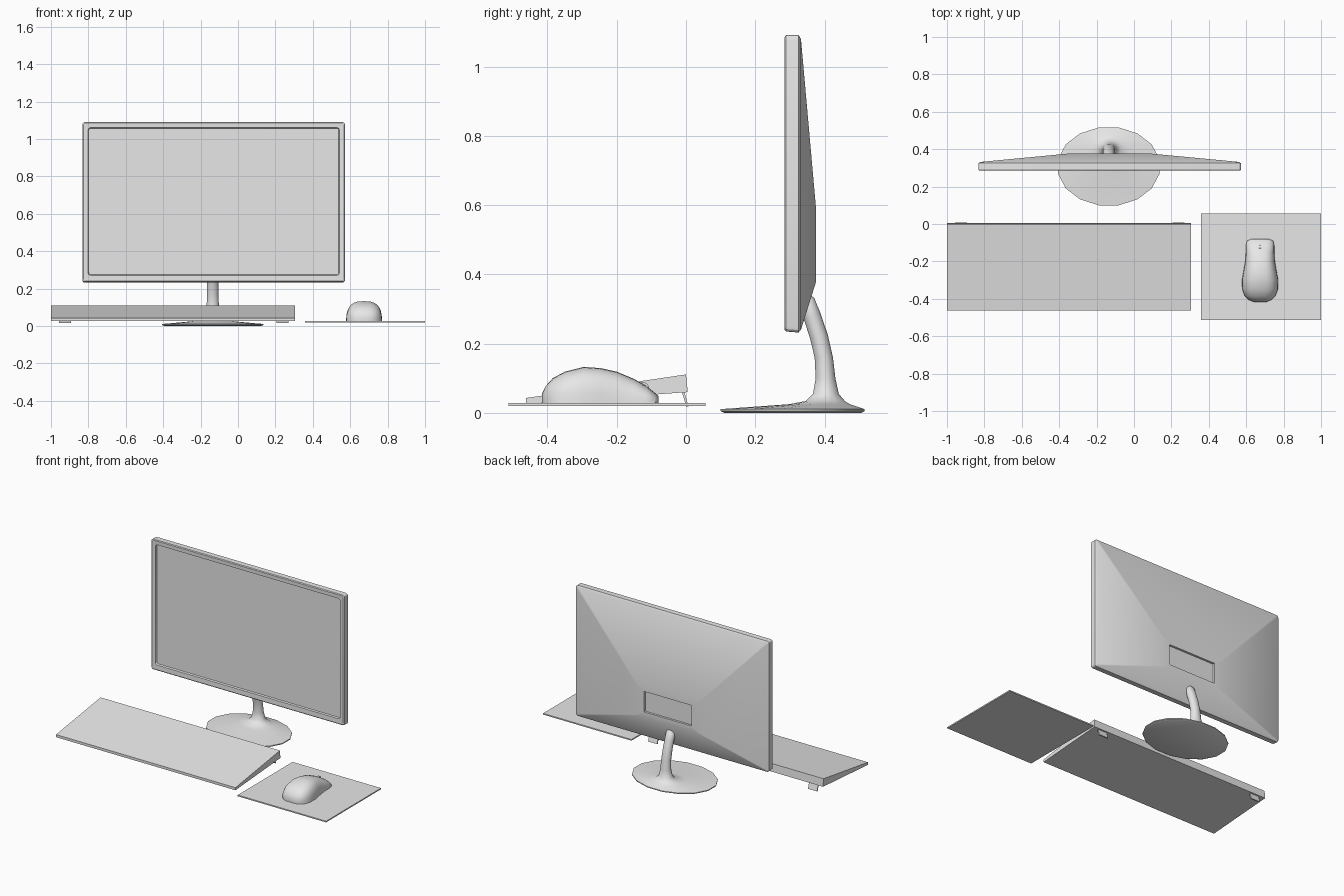
import bpy
import bmesh
import math
from mathutils import Matrix, Vector

cube = bpy.data.objects.get("Cube")
if cube:
    bpy.data.objects.remove(cube, do_unlink=True)

grey = bpy.data.materials.new("light_grey")
grey.use_nodes = True
grey.diffuse_color = (0.8, 0.8, 0.8, 1)
grey.node_tree.nodes["Principled BSDF"].inputs["Base Color"].default_value = (0.8, 0.8, 0.8, 1)


def finish(bm, name, smooth=None):
    """Turn a bmesh into a named object, smooth below the given angle."""
    bmesh.ops.recalc_face_normals(bm, faces=bm.faces)
    mesh = bpy.data.meshes.new(name)
    bm.to_mesh(mesh)
    bm.free()
    mesh.materials.append(grey)
    obj = bpy.data.objects.new(name, mesh)
    bpy.context.collection.objects.link(obj)
    if smooth:
        bpy.ops.object.select_all(action='DESELECT')
        obj.select_set(True)
        bpy.context.view_layer.objects.active = obj
        bpy.ops.object.shade_smooth_by_angle(angle=math.radians(smooth))
    return obj


def loft(name, rings, smooth=None):
    """Bridge equal rings of points and cap both ends."""
    bm = bmesh.new()
    loops = [[bm.verts.new(p) for p in ring] for ring in rings]
    n = len(loops[0])
    for a, b in zip(loops, loops[1:]):
        for i in range(n):
            j = (i + 1) % n
            bm.faces.new((a[i], a[j], b[j], b[i]))
    bm.faces.new(loops[0])
    bm.faces.new(loops[-1])
    return finish(bm, name, smooth)


def box(name, x0, x1, y0, y1, z0, z1):
    def ring(z):
        return [(x0, y0, z), (x1, y0, z), (x1, y1, z), (x0, y1, z)]
    return loft(name, [ring(z0), ring(z1)])


def side_extrude(name, profile, x0, x1):
    return loft(name, [[(x, y, z) for y, z in profile] for x in (x0, x1)])


# Monitor: rounded rectangles lofted from the sunken screen to the rear recess
MX = -0.13


def rounded_rect(y, half, z0, z1, r):
    points = []
    corners = [(1, z1 - r), (-1, z1 - r), (-1, z0 + r), (1, z0 + r)]
    for quarter, (side, cz) in enumerate(corners):
        for step in range(4):
            a = (quarter + step / 3) * math.pi / 2
            points.append((MX + side * (half - r) + r * math.cos(a), y, cz + r * math.sin(a)))
    return points


loft("monitor", [
    rounded_rect(0.296, 0.668, 0.275, 1.057, 0.010),
    rounded_rect(0.286, 0.672, 0.271, 1.061, 0.014),
    rounded_rect(0.285, 0.696, 0.240, 1.086, 0.010),
    rounded_rect(0.289, 0.702, 0.235, 1.091, 0.014),
    rounded_rect(0.325, 0.702, 0.232, 1.091, 0.014),
    rounded_rect(0.332, 0.690, 0.240, 1.080, 0.010),
    rounded_rect(0.376, 0.225, 0.380, 0.585, 0.004),
    rounded_rect(0.376, 0.172, 0.415, 0.550, 0.004),
    rounded_rect(0.362, 0.172, 0.415, 0.550, 0.004),
], 25)


# Stand: faceted oval foot flaring into a leaning neck
def oval(cy, z, rx, ry, lean=0.0):
    ring = []
    for i in range(16):
        a = (i + 0.5) * math.tau / 16
        ring.append((-0.135 + rx * math.cos(a), cy + ry * math.sin(a), z + lean * math.sin(a)))
    return ring


loft("monitor_stand", [
    oval(0.308, 0.000, 0.262, 0.202),
    oval(0.308, 0.005, 0.276, 0.212),
    oval(0.308, 0.011, 0.276, 0.212),
    oval(0.385, 0.025, 0.115, 0.090),
    oval(0.402, 0.034, 0.065, 0.058),
    oval(0.404, 0.055, 0.043, 0.038),
    oval(0.403, 0.100, 0.034, 0.029),
    oval(0.398, 0.160, 0.031, 0.027),
    oval(0.384, 0.220, 0.030, 0.026, 0.006),
    oval(0.364, 0.280, 0.030, 0.024, 0.010),
    oval(0.349, 0.320, 0.030, 0.022, 0.012),
    oval(0.342, 0.338, 0.018, 0.012, 0.006),
], 40)

# Keyboard: sloping slab propped up on two hinged feet
side_extrude("keyboard", [(-0.462, 0.026), (-0.462, 0.043), (0.0, 0.111), (0.005, 0.060)], -1.0, 0.305)
for side, x in (("right", -0.925), ("left", 0.238)):
    side_extrude(side + "_keyboard_foot",
                 [(-0.012, 0.061), (-0.005, 0.061), (0.007, 0.019), (0.001, 0.017)],
                 x - 0.033, x + 0.033)

# Mouse pad
box("mouse_pad", 0.357, 1.0, -0.513, 0.057, 0.020, 0.028)

# Mouse: domed sections along its length (y, half width, top height)
PX = 0.674
sections = [(-0.416, 0.035, 0.055), (-0.405, 0.062, 0.078), (-0.385, 0.082, 0.100),
            (-0.350, 0.095, 0.119), (-0.295, 0.096, 0.133), (-0.245, 0.087, 0.129),
            (-0.200, 0.079, 0.119), (-0.150, 0.076, 0.098), (-0.115, 0.076, 0.078),
            (-0.090, 0.070, 0.058), (-0.079, 0.045, 0.048)]


def dome(y, half, top):
    ring = []
    base = 0.028
    for i in range(15):
        a = math.pi * i / 14
        c, s = math.cos(a), math.sin(a)
        ring.append((PX + math.copysign(abs(c) ** 0.7, c) * half, y, base + (top - base) * s ** 0.8))
    return ring


loft("mouse", [dome(*s) for s in sections], 50)

# Scroll wheel standing slightly proud of the mouse
bm = bmesh.new()
turn = Matrix.Translation(Vector((PX, -0.125, 0.070))) @ Matrix.Rotation(math.pi / 2, 4, 'Y')
bmesh.ops.create_cone(bm, cap_ends=True, segments=16, radius1=0.019, radius2=0.019,
                      depth=0.012, matrix=turn)
finish(bm, "scroll_wheel", 40)
